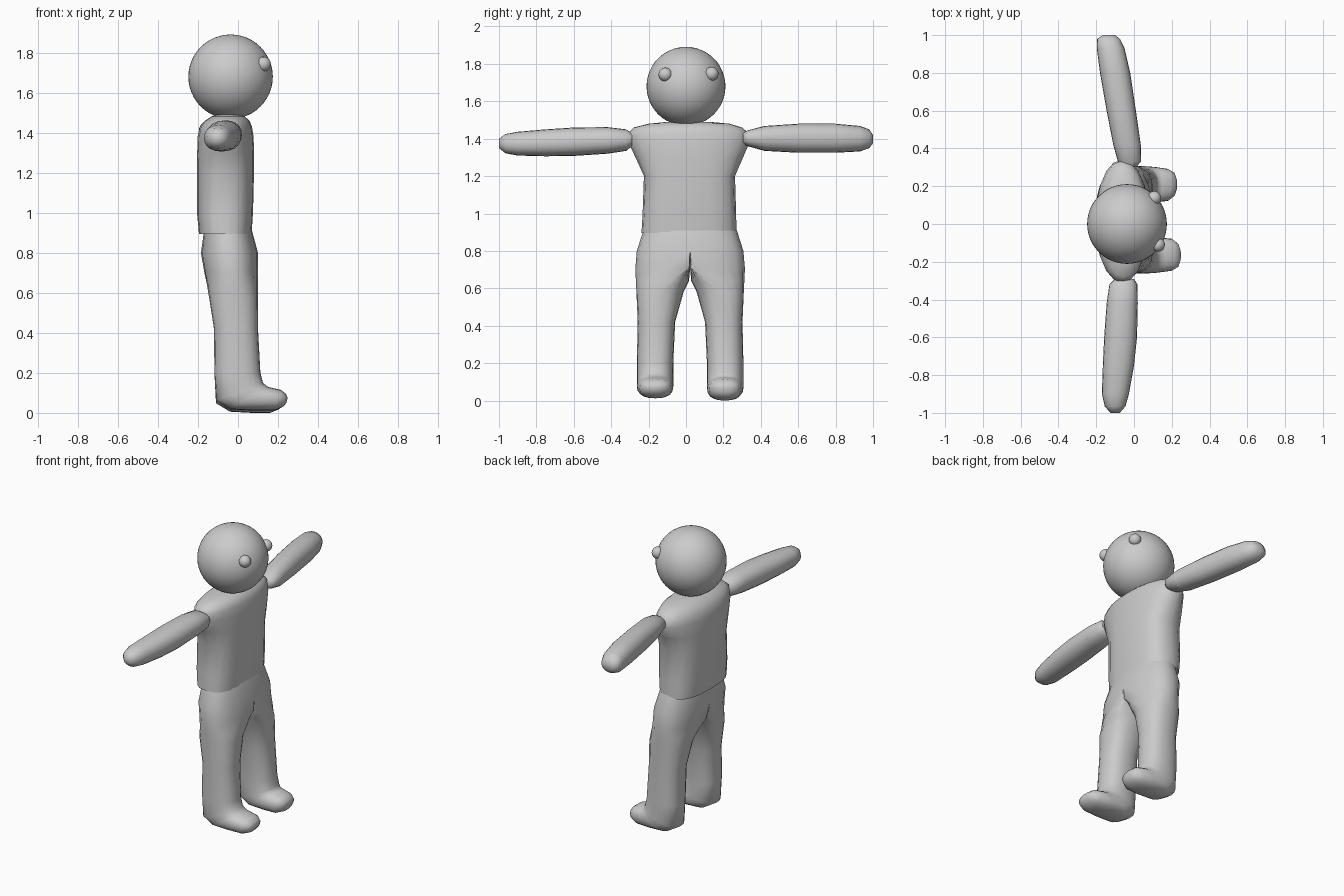
import bpy, bmesh, math
from mathutils import Vector as V

if "Cube" in bpy.data.objects:
    bpy.data.objects.remove(bpy.data.objects["Cube"])

SEG = 20
grey = bpy.data.materials.new("plain grey")
grey.diffuse_color = (0.6, 0.6, 0.6, 1)
grey.use_nodes = True
grey.node_tree.nodes["Principled BSDF"].inputs["Base Color"].default_value = grey.diffuse_color


def finish(bm, name, angle=55):
    bmesh.ops.recalc_face_normals(bm, faces=bm.faces)
    me = bpy.data.meshes.new(name)
    bm.to_mesh(me)
    bm.free()
    ob = bpy.data.objects.new(name, me)
    bpy.context.collection.objects.link(ob)
    me.materials.append(grey)
    bpy.ops.object.select_all(action='DESELECT')
    ob.select_set(True)
    bpy.context.view_layer.objects.active = ob
    bpy.ops.object.shade_smooth_by_angle(angle=math.radians(angle))
    return ob


def ring(c, u, v, e=2.0, d=0.0):
    """Superellipse around c with half axes u, v; d morphs it to a D whose flat side is -v."""
    pts = []
    for i in range(SEG):
        a = 2 * math.pi * i / SEG
        p, q = [0 if abs(k) < 1e-6 else math.copysign(abs(k) ** (2 / e), k)
                for k in (math.cos(a), math.sin(a))]
        q = (1 - d) * q + d * (2 * max(0, q) - 1)
        pts.append(c + u * p + v * q)
    return pts


def loft(bm, rings, cap_start=True):
    rows = [[bm.verts.new(p) for p in r] for r in rings]
    for a, b in zip(rows, rows[1:]):
        for i in range(SEG):
            j = (i + 1) % SEG
            bm.faces.new((a[i], a[j], b[j], b[i]))
    if cap_start:
        bm.faces.new(rows[0])
    bm.faces.new(rows[-1])


def ball(name, c, r, seg=32):
    bm = bmesh.new()
    bmesh.ops.create_uvsphere(bm, u_segments=seg, v_segments=seg // 2, radius=r)
    bmesh.ops.translate(bm, verts=bm.verts, vec=c)
    finish(bm, name)


# head and eyes
ball("head", V((-0.037, 0, 1.68)), 0.211, 48)
ball("eye_right", V((0.127, -0.11, 1.743)), 0.037, 20)
ball("eye_left", V((0.107, 0.137, 1.747)), 0.037, 20)

# torso: z, back x, front x, low y, high y, squareness
torso = [(0.895, -.195, .068, -.238, .27, 2.7), (1.0, -.205, .075, -.232, .268, 2.8),
         (1.2, -.205, .08, -.225, .262, 2.8), (1.3, -.204, .08, -.27, .305, 2.4),
         (1.38, -.202, .078, -.308, .34, 2.1), (1.43, -.19, .07, -.31, .335, 2.1),
         (1.46, -.165, .058, -.28, .30, 2.1), (1.48, -.135, .035, -.20, .235, 2.1),
         (1.49, -.11, .01, -.10, .13, 2.1)]
bm = bmesh.new()
loft(bm, [ring(V(((b + f) / 2, (l + h) / 2, z)), V(((f - b) / 2, 0, 0)),
               V((0, (h - l) / 2, 0)), e) for z, b, f, l, h, e in torso])
finish(bm, "torso")

# trousers with feet: back x,z  front x,z  inner and outer offset from the crotch line, D amount
MID = 0.022
legs = [(-.17, .91, .07, .91, 0, .25, 1), (-.185, .80, .10, .80, 0, .285, 1),
        (-.168, .70, .10, .71, 0, .293, .95), (-.155, .64, .10, .64, 0.006, .29, .35),
        (-.145, .58, .10, .58, .035, .287, 0), (-.12, .42, .10, .42, .08, .28, 0),
        (-.118, .20, .112, .20, .09, .285, 0), (-.11, .06, .125, .15, .09, .285, 0),
        (-.04, .018, .15, .13, .09, .285, 0), (.07, .012, .17, .125, .092, .28, 0),
        (.18, .012, .215, .115, .10, .27, 0), (.225, .03, .24, .095, .125, .25, 0),
        (.242, .05, .248, .075, .16, .215, 0)]
bm = bmesh.new()
for s in (-1, 1):
    rows = []
    for bx, bz, fx, fz, i, o, d in legs:
        if s > 0:  # the left foot stands a little lower and further back
            bz -= 0.012 if bz < 0.1 else 0
            fx -= 0.02 if fx > 0.13 else 0
            bx -= 0.02 if bx > 0.13 else 0
        c = V(((bx + fx) / 2, MID + s * (i + o) / 2, (bz + fz) / 2))
        rows.append(ring(c, V(((fx - bx) / 2, 0, (fz - bz) / 2)),
                         V((0, s * (o - i) / 2, 0)), 2.4, d))
    loft(bm, rows, False)
# drop the inner walls and weld both halves at the pelvis
inner = [f for f in bm.faces if all(abs(v.co.y - MID) < 1e-4 for v in f.verts)]
bmesh.ops.delete(bm, geom=inner, context='FACES')
bmesh.ops.remove_doubles(bm, verts=bm.verts, dist=0.0005)
finish(bm, "trousers_and_feet", 70)

# arms: y, low x, high x, low z, high z
arms = {
    "arm_left": [(.305, -.06, .015, 1.375, 1.43), (.33, -.085, .037, 1.36, 1.445),
                 (.42, -.11, .036, 1.335, 1.468), (.60, -.145, .01, 1.325, 1.48),
                 (.80, -.18, -.02, 1.325, 1.48), (.93, -.197, -.05, 1.332, 1.468),
                 (.98, -.195, -.075, 1.35, 1.45), (1.0, -.165, -.10, 1.375, 1.42)],
    "arm_right": [(-.29, -.10, 0, 1.36, 1.43), (-.32, -.13, .018, 1.335, 1.45),
                  (-.42, -.145, .02, 1.32, 1.462), (-.60, -.158, .016, 1.308, 1.46),
                  (-.75, -.165, 0, 1.306, 1.45), (-.90, -.17, -.027, 1.31, 1.437),
                  (-.965, -.155, -.045, 1.322, 1.425), (-1.0, -.125, -.075, 1.35, 1.40)]}
for name, rows in arms.items():
    bm = bmesh.new()
    loft(bm, [ring(V(((a + b) / 2, y, (l + h) / 2)), V(((b - a) / 2, 0, 0)),
                   V((0, 0, (h - l) / 2)), 2.2) for y, a, b, l, h in rows])
    finish(bm, name)
